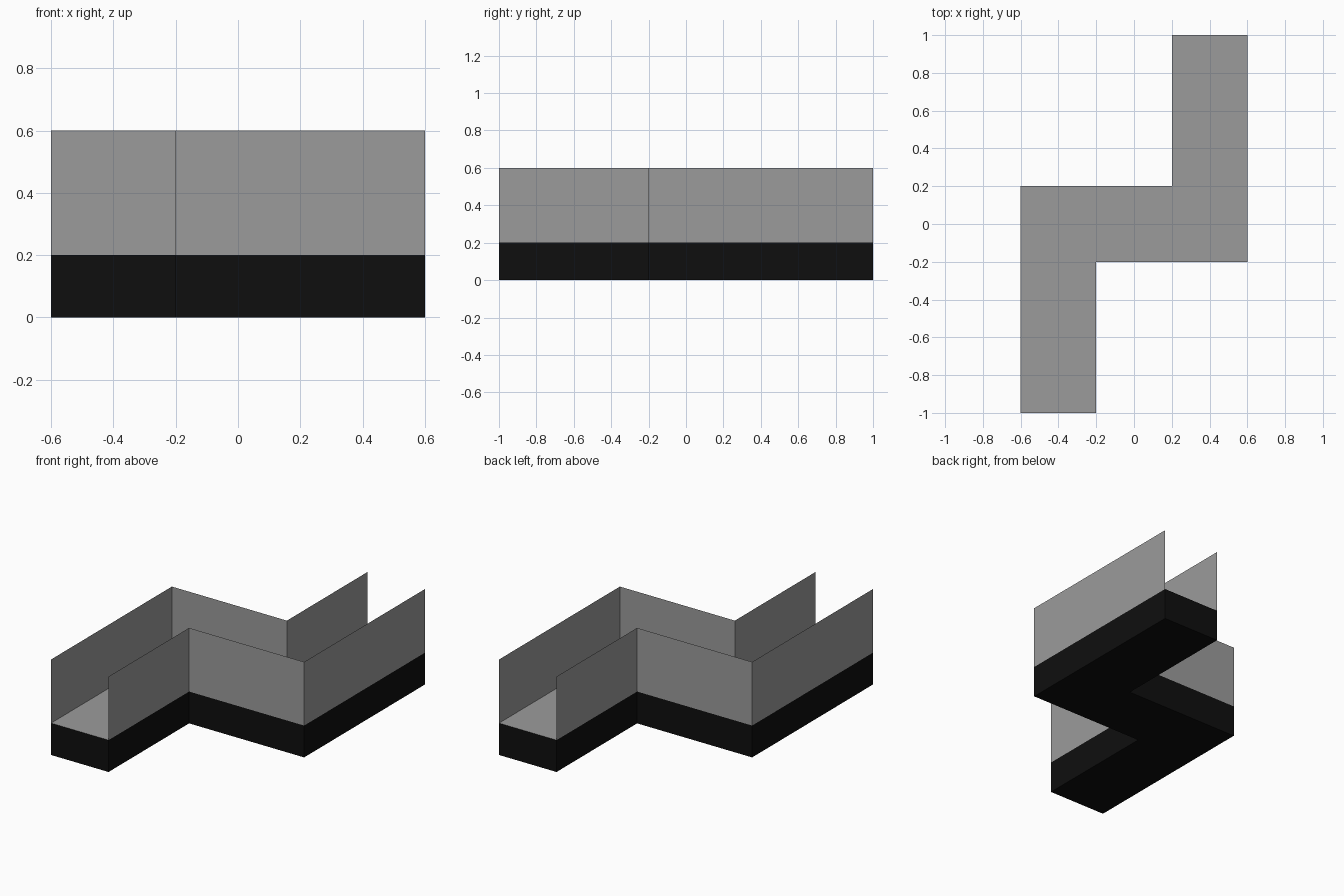
import bpy, bmesh

if "Cube" in bpy.data.objects:
    bpy.data.objects.remove(bpy.data.objects["Cube"])


def flat_material(name, value):
    mat = bpy.data.materials.new(name)
    mat.diffuse_color = (value, value, value, 1)
    mat.use_nodes = True
    mat.node_tree.nodes["Principled BSDF"].inputs["Base Color"].default_value = mat.diffuse_color
    return mat


grey = flat_material("grey", 0.33)
black = flat_material("black", 0.0045)

BASE_TOP, WALL_TOP = 0.2, 0.6

# One side of the zigzag channel; the other is its half-turn copy
left_path = [(-0.6, -1), (-0.6, 0.2), (0.2, 0.2), (0.2, 1)]
right_path = [(-x, -y) for x, y in left_path]


def make_object(name, bm, mats):
    mesh = bpy.data.meshes.new(name)
    bm.to_mesh(mesh)
    bm.free()
    for mat in mats:
        mesh.materials.append(mat)
    obj = bpy.data.objects.new(name, mesh)
    bpy.context.collection.objects.link(obj)
    return obj


# Solid base: extruded zigzag outline, black with a grey floor on top
bm = bmesh.new()
outline = bm.faces.new([bm.verts.new((x, y, 0)) for x, y in left_path + right_path])
result = bmesh.ops.extrude_face_region(bm, geom=[outline], use_keep_orig=True)
top_verts = [g for g in result["geom"] if isinstance(g, bmesh.types.BMVert)]
bmesh.ops.translate(bm, verts=top_verts, vec=(0, 0, BASE_TOP))
bmesh.ops.recalc_face_normals(bm, faces=bm.faces)
for face in bm.faces:
    face.material_index = 1 if face.normal.z > 0.5 else 0
make_object("base", bm, [black, grey])


# Paper-thin side walls following each edge, open at both ends
def wall(name, path):
    bm = bmesh.new()
    low = [bm.verts.new((x, y, BASE_TOP)) for x, y in path]
    high = [bm.verts.new((x, y, WALL_TOP)) for x, y in path]
    for i in range(len(path) - 1):
        bm.faces.new((low[i + 1], low[i], high[i], high[i + 1]))
    make_object(name, bm, [grey])


wall("left_wall", left_path)
wall("right_wall", right_path)
